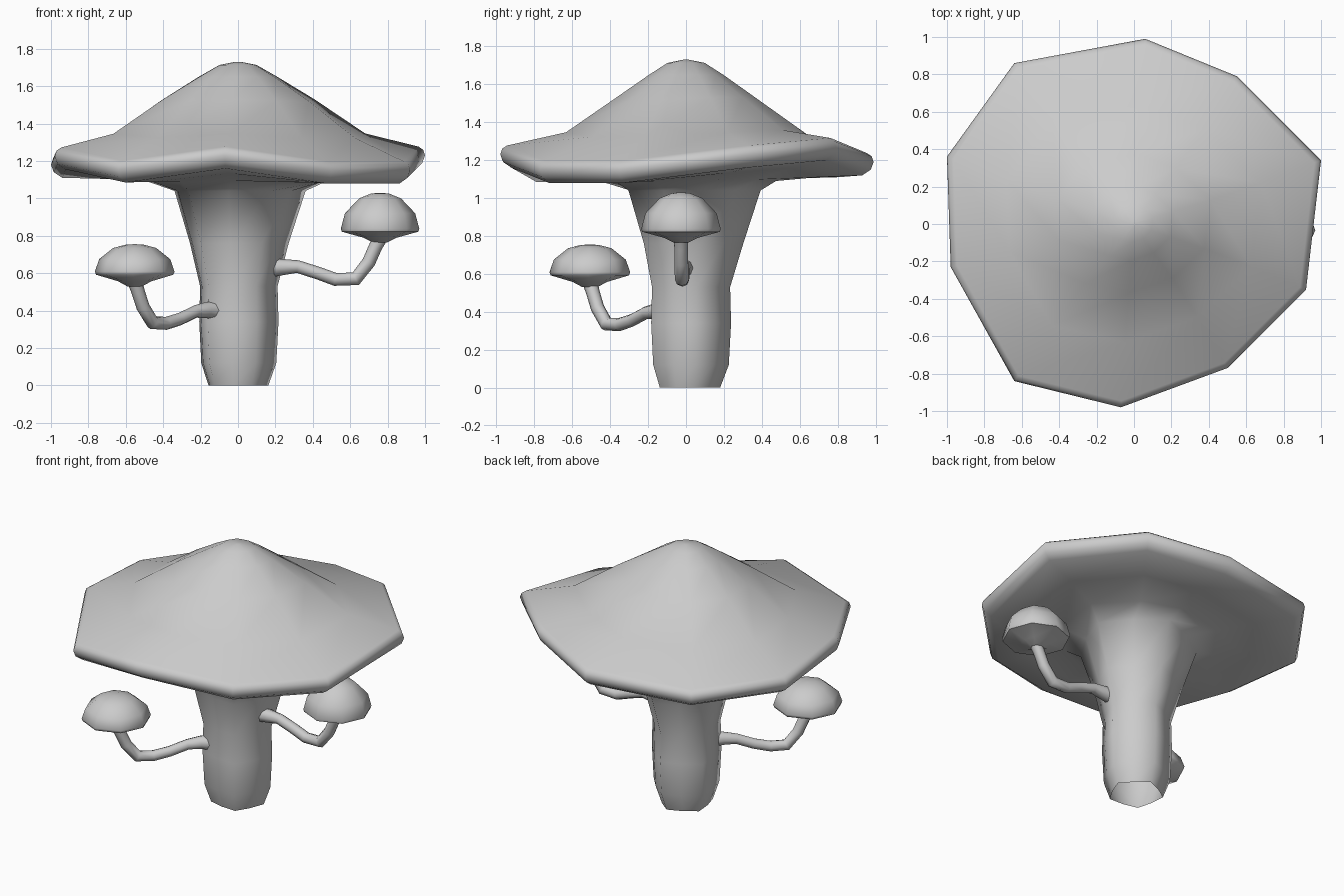
import bpy, bmesh, math
from mathutils import Vector

if "Cube" in bpy.data.objects:
    bpy.data.objects.remove(bpy.data.objects["Cube"])


def loft(name, rings, smooth=55, bottom=True):
    """Skin a stack of equal-sized rings (counter-clockwise, bottom to top) and close the ends."""
    bm = bmesh.new()
    vs = [[bm.verts.new(p) for p in r] for r in rings]
    n = len(rings[0])
    for a, b in zip(vs, vs[1:]):
        for i in range(n):
            j = (i + 1) % n
            bm.faces.new((a[i], a[j], b[j], b[i]))
    if bottom:
        bm.faces.new(vs[0][::-1])
    bm.faces.new(vs[-1])
    bmesh.ops.recalc_face_normals(bm, faces=bm.faces)
    me = bpy.data.meshes.new(name)
    bm.to_mesh(me)
    bm.free()
    ob = bpy.data.objects.new(name, me)
    bpy.context.collection.objects.link(ob)
    bpy.ops.object.select_all(action='DESELECT')
    ob.select_set(True)
    bpy.context.view_layer.objects.active = ob
    bpy.ops.object.shade_smooth_by_angle(angle=math.radians(smooth))
    return ob


# Irregular ten-sided rim of the large cap
RIM = [(1.0, .34, 1.24), (.55, .79, 1.28), (.06, .99, 1.20), (-.64, .86, 1.19),
       (-1.0, .36, 1.19), (-.98, -.23, 1.235), (-.64, -.84, 1.165), (-.07, -.98, 1.24),
       (.5, -.77, 1.16), (.92, -.35, 1.16)]


def rim_ring(scale, z, follow=0.0, squash=1.0):
    """Ring shaped like the rim; follow = how much of the rim's waviness it keeps."""
    return [(x * scale, y * scale * squash, z + follow * (h - 1.2)) for x, y, h in RIM]


def stem_ring(r, z, dy):
    """Five-sided ring with a point in the middle of each side, to match the ten-sided rim."""
    out = []
    for i in range(10):
        a = math.radians(10 + 36 * i)
        k = r if i % 2 == 0 else r * math.cos(math.radians(30))
        out.append((k * math.cos(a) - .005, k * math.sin(a) + dy, z))
    return out


# Large mushroom: five-sided stem flaring into the underside, rolled rim and pointed cap
stem = [(.17, 0, .012), (.213, .12, .015), (.225, .34, .015), (.22, .53, .015),
        (.28, .76, .025), (.372, 1.04, .025)]
cap = [(.48, 1.09, .1), (.70, 1.11, .6), (.94, 1.12, 1), (.985, 1.15, 1), (1.0, 1.19, 1),
       (.99, 1.22, 1), (.965, 1.237, 1), (.68, 1.335, .3, .95), (.41, 1.525, .1, .92),
       (.21, 1.65, 0, .95), (.10, 1.713, 0), (.015, 1.73, 0)]
loft("large_mushroom", [stem_ring(*s) for s in stem] + [rim_ring(*c) for c in cap],
     smooth=80, bottom=False)


# Small mushrooms: a bent stalk growing sideways from the stem, with a domed cap
def small_mushroom(name, azimuth, path, gill, dome):
    out = Vector((math.cos(azimuth), math.sin(azimuth), 0))
    side = Vector((-out.y, out.x, 0))
    up = Vector((0, 0, 1))
    angles = [2 * math.pi * i / 8 for i in range(8)]
    pts = [Vector((d, z)) for d, z, r in path]
    rings = []
    for i, (d, z, r) in enumerate(path):
        t = (pts[min(i + 1, len(pts) - 1)] - pts[max(i - 1, 0)]).normalized()
        across = out * t.y - up * t.x
        rings.append([out * d + up * z + across * r * math.cos(a) + side * r * math.sin(a)
                      for a in angles])
    loft(name + "_stalk", rings, 70)
    cx = path[-1][0]
    rings = [[out * (cx + r * math.cos(a)) + side * r * math.sin(a) + up * z
              for a in angles] for r, z in gill + dome]
    loft(name + "_cap", rings)


small_mushroom("right_mushroom", math.radians(-2),
               [(.18, .63, .05), (.25, .633, .042), (.32, .635, .034), (.43, .60, .034),
                (.52, .567, .035), (.63, .57, .037), (.70, .66, .036), (.735, .74, .036),
                (.76, .79, .04)],
               [(.04, .765), (.09, .79), (.205, .822)],
               [(.21, .837), (.188, .92), (.112, 1.0), (.05, 1.025), (.008, 1.03)])
small_mushroom("left_mushroom", math.atan2(-.51, -.555),
               [(.15, .40, .053), (.23, .403, .043), (.31, .395, .034), (.42, .355, .034),
                (.52, .332, .035), (.62, .335, .037), (.69, .42, .036), (.725, .50, .036),
                (.75, .56, .04)],
               [(.04, .53), (.09, .557), (.207, .592)],
               [(.213, .609), (.19, .675), (.115, .735), (.05, .752), (.008, .755)])
